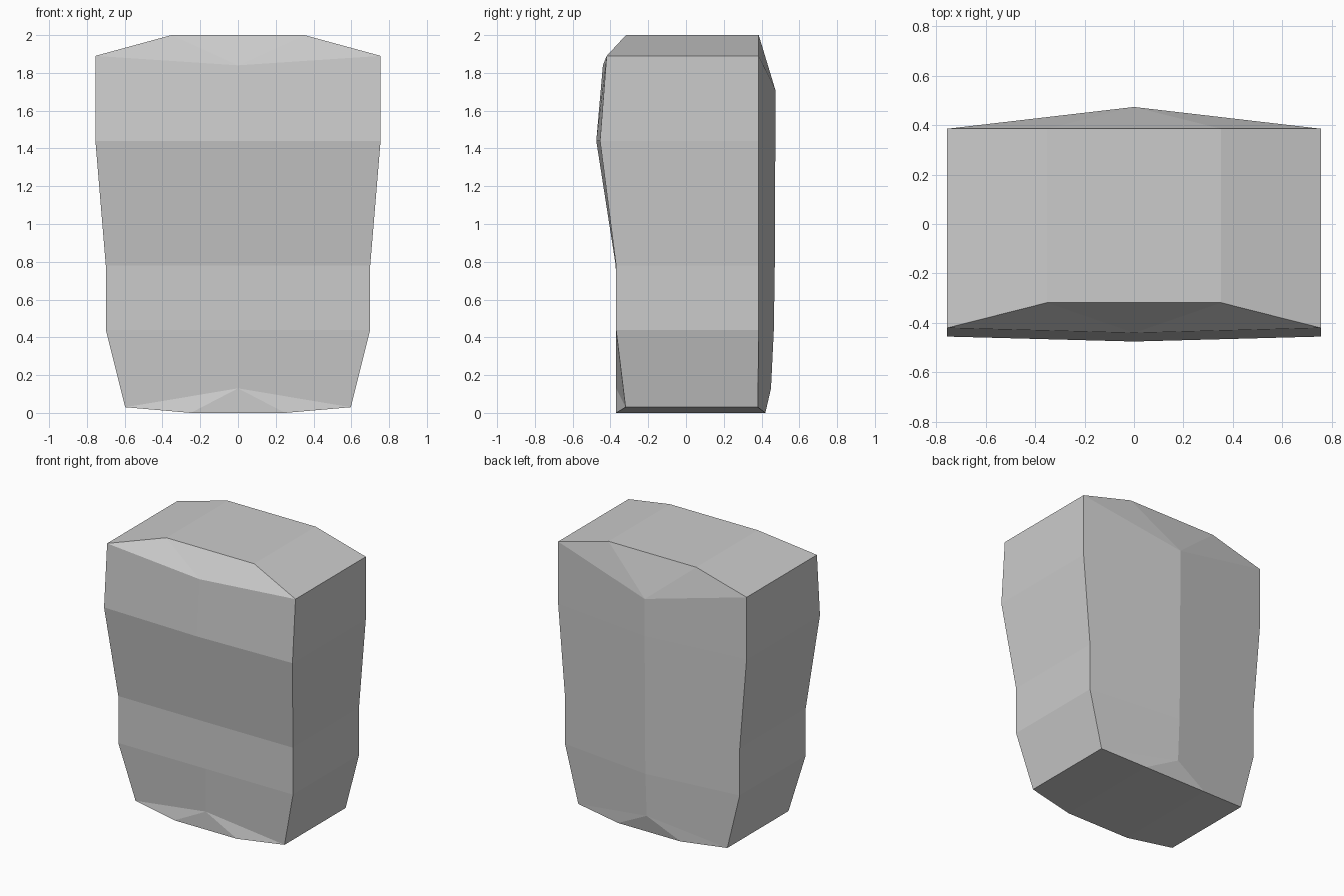
import bpy, bmesh

if "Cube" in bpy.data.objects:
    bpy.data.objects.remove(bpy.data.objects["Cube"])

grey = bpy.data.materials.new("light grey")
grey.diffuse_color = (0.6, 0.6, 0.6, 1)
grey.use_nodes = True
grey.node_tree.nodes["Principled BSDF"].inputs["Base Color"].default_value = grey.diffuse_color

bm = bmesh.new()

# Cross-sections from bottom to top: half width, corner z, front corner y,
# front centre (y, z), back corner y, back centre (y, z)
SECTIONS = [
    (0.597, 0.03, -0.32, (-0.37, 0.13), 0.38, (0.45, 0.13)),
    (0.70, 0.44, -0.37, (-0.37, 0.44), 0.385, (0.465, 0.44)),
    (0.70, 0.78, -0.37, (-0.372, 0.78), 0.385, (0.47, 0.78)),
    (0.755, 1.44, -0.455, (-0.475, 1.44), 0.385, (0.473, 1.44)),
    (0.755, 1.89, -0.42, (-0.44, 1.84), 0.385, (0.473, 1.71)),
]


def section(w, z, yf, front, yb, back):
    points = [(-w, yf, z), (0, *front), (w, yf, z), (w, yb, z), (0, *back), (-w, yb, z)]
    return [bm.verts.new(p) for p in points]


def cap(ring, w, z, yf, yb):
    """Close one end with a narrow flat middle, sloped shoulders and end lips."""
    lf, f, rf, rb, b, lb = ring
    a, c, d, e = [bm.verts.new(p) for p in
                  ((-w, yf, z), (w, yf, z), (w, yb, z), (-w, yb, z))]
    for face in ((a, c, d, e), (lf, a, e, lb), (c, rf, rb, d),
                 (lf, f, a), (a, f, c), (c, f, rf),
                 (rb, b, d), (d, b, e), (e, b, lb)):
        bm.faces.new(face)


# Torso walls
rings = [section(*s) for s in SECTIONS]
for low, high in zip(rings, rings[1:]):
    for i in range(6):
        j = (i + 1) % 6
        bm.faces.new((low[i], low[j], high[j], high[i]))

# Hip underside and shoulder top
cap(rings[0], 0.25, 0.0, -0.37, 0.42)
cap(rings[-1], 0.352, 2.0, -0.318, 0.385)

bmesh.ops.recalc_face_normals(bm, faces=bm.faces[:])
mesh = bpy.data.meshes.new("torso")
bm.to_mesh(mesh)
bm.free()
mesh.materials.append(grey)
torso = bpy.data.objects.new("torso", mesh)
bpy.context.collection.objects.link(torso)
